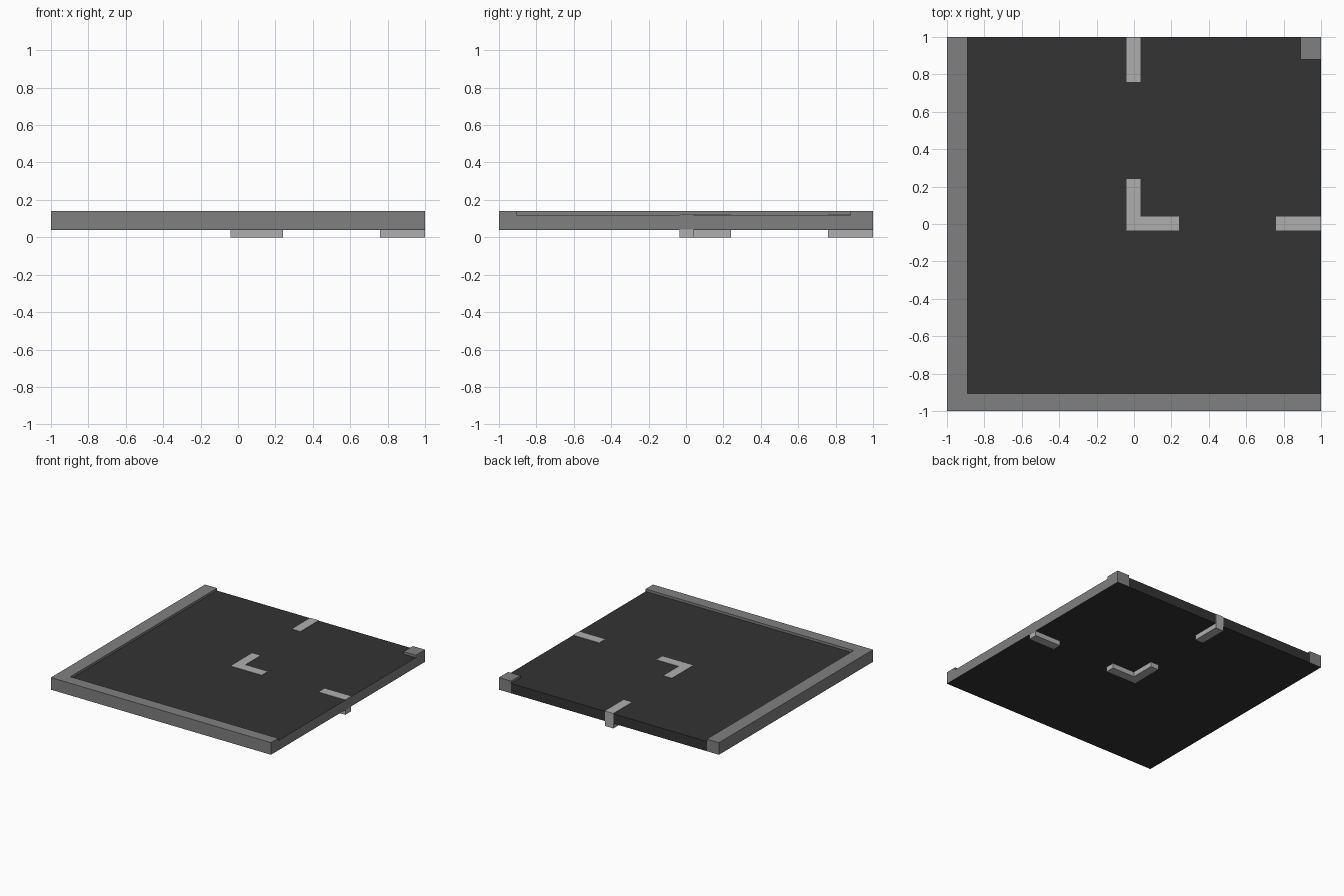
import bpy, bmesh

if "Cube" in bpy.data.objects:
    bpy.data.objects.remove(bpy.data.objects["Cube"])


def material(name, v):
    m = bpy.data.materials.new(name)
    m.diffuse_color = (v, v, v, 1)
    m.use_nodes = True
    m.node_tree.nodes["Principled BSDF"].inputs["Base Color"].default_value = m.diffuse_color
    return m


ASPHALT = material("asphalt", 0.033)
CONCRETE = material("concrete", 0.216)
PAINT = material("paint", 0.43)


def prism(name, outline, z0, z1, mat):
    """Extrude a flat outline upward from z0 to z1."""
    bm = bmesh.new()
    base = bm.faces.new([bm.verts.new((x, y, z0)) for x, y in outline])
    ext = bmesh.ops.extrude_face_region(bm, geom=[base])
    for v in ext["geom"]:
        if isinstance(v, bmesh.types.BMVert):
            v.co.z = z1
    bmesh.ops.recalc_face_normals(bm, faces=bm.faces)
    mesh = bpy.data.meshes.new(name)
    bm.to_mesh(mesh)
    bm.free()
    mesh.materials.append(mat)
    ob = bpy.data.objects.new(name, mesh)
    bpy.context.collection.objects.link(ob)
    return ob


def rect(x0, x1, y0, y1):
    return [(x0, y0), (x1, y0), (x1, y1), (x0, y1)]


def ell(x0, y0, x1, y1, wx, wy):
    """L outline with its corner at (x0, y0); wx and wy are the arm widths."""
    return [(x0, y0), (x1, y0), (x1, y0 + wy),
            (x0 + wx, y0 + wy), (x0 + wx, y1), (x0, y1)]


# Road slab, held just inside the kerb faces
prism("road_slab", rect(-0.999, 0.999, -0.999, 0.999), 0.04, 0.12, ASPHALT)

# Kerb along the left and front, block in the far corner, grey right edge
prism("kerb", ell(-1, -1, 1, 1, 0.11, 0.095), 0.0405, 0.14, CONCRETE)
prism("corner_kerb", rect(0.89, 1, 0.88, 1), 0.0405, 0.14, CONCRETE)
prism("right_edge", rect(0.998, 1, -0.905, 0.88), 0.0405, 0.1195, CONCRETE)

# Lane markings run right through the slab and stick out below
prism("centre_marking", ell(-0.04, -0.035, 0.24, 0.24, 0.075, 0.075), 0, 0.123, PAINT)
prism("back_marking", rect(-0.04, 0.035, 0.76, 1), 0, 0.123, PAINT)
prism("right_marking", rect(0.76, 0.9995, -0.035, 0.04), 0, 0.123, PAINT)
